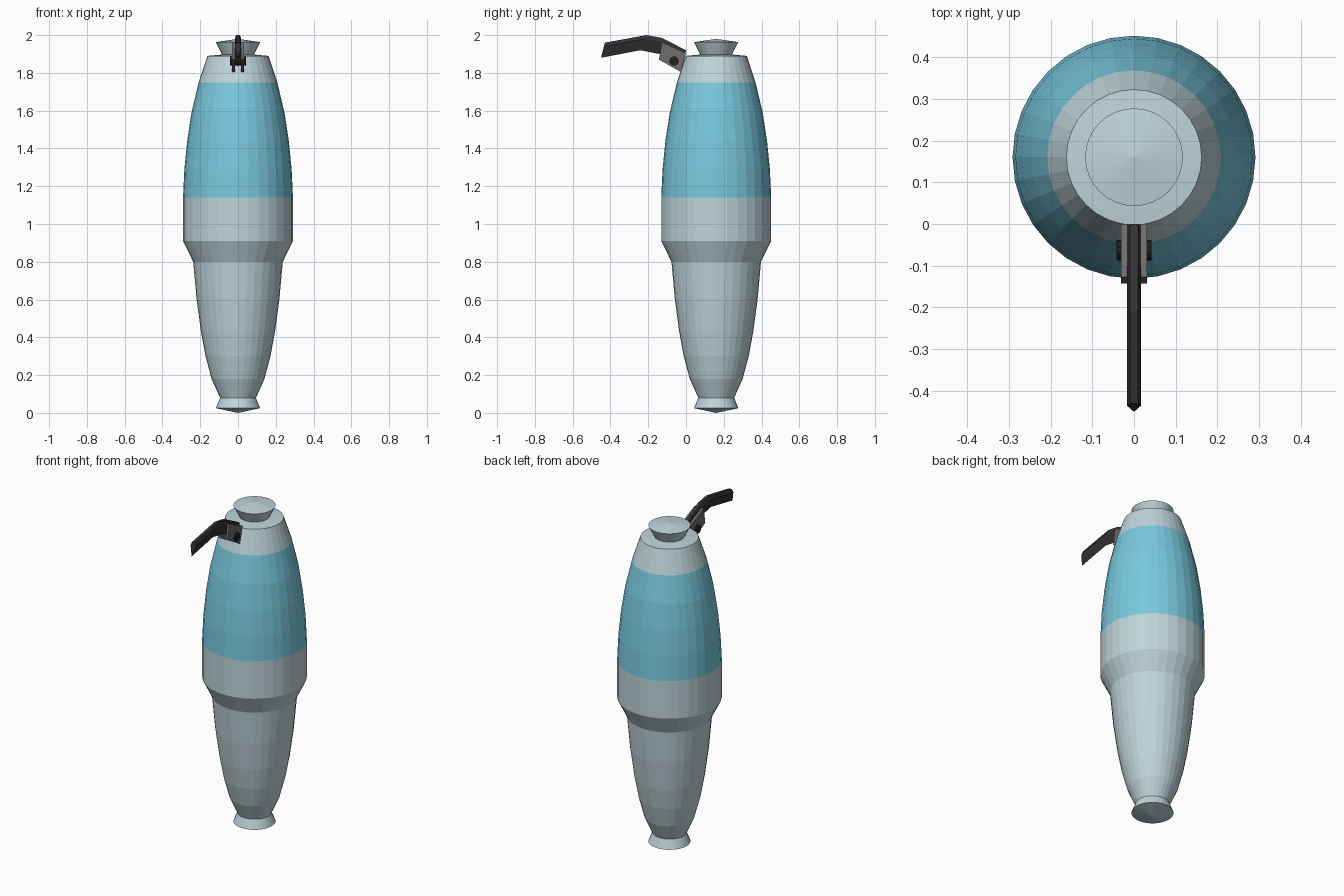
import bpy, bmesh, math
from mathutils import Vector

if "Cube" in bpy.data.objects:
    bpy.data.objects.remove(bpy.data.objects["Cube"], do_unlink=True)

AXIS_Y = 0.16
SIDES = 32


def material(name, rgb):
    m = bpy.data.materials.new(name)
    m.use_nodes = True
    m.diffuse_color = (*rgb, 1)
    m.node_tree.nodes["Principled BSDF"].inputs["Base Color"].default_value = (*rgb, 1)
    return m


pale = material("pale_grey_blue", (0.52, 0.66, 0.70))
blue = material("sky_blue", (0.19, 0.58, 0.73))
dark = material("dark_grey", (0.035, 0.032, 0.034))
steel = material("mid_grey", (0.16, 0.15, 0.15))
black = material("pin_black", (0.015, 0.015, 0.015))


def finish(bm, name, *mats):
    bmesh.ops.recalc_face_normals(bm, faces=bm.faces)
    mesh = bpy.data.meshes.new(name)
    bm.to_mesh(mesh)
    bm.free()
    for m in mats:
        mesh.materials.append(m)
    obj = bpy.data.objects.new(name, mesh)
    bpy.context.collection.objects.link(obj)
    return obj


def lathe(name, profile, *mats):
    """Spin a (radius, height) profile round the body axis."""
    bm = bmesh.new()
    verts = [bm.verts.new((r, AXIS_Y, z)) for r, z in profile]
    edges = [bm.edges.new(pair) for pair in zip(verts, verts[1:])]
    bmesh.ops.spin(bm, geom=verts + edges, cent=(0, AXIS_Y, 0), axis=(0, 0, 1),
                   angle=math.tau, steps=SIDES)
    bmesh.ops.remove_doubles(bm, verts=bm.verts, dist=0.0005)
    return finish(bm, name, *mats)


def loft(name, sections, mat):
    """Join matching rings of points and cap both ends."""
    bm = bmesh.new()
    rings = [[bm.verts.new(p) for p in s] for s in sections]
    n = len(rings[0])
    for a, b in zip(rings, rings[1:]):
        for i in range(n):
            j = (i + 1) % n
            bm.faces.new((a[i], a[j], b[j], b[i]))
    bm.faces.new(rings[0])
    bm.faces.new(rings[-1])
    return finish(bm, name, mat)


# Lower body with flared foot
lathe("lower_body", [(0, 0), (0.117, 0.025), (0.095, 0.08), (0.14, 0.18),
                     (0.172, 0.3), (0.196, 0.43), (0.219, 0.6), (0.237, 0.8),
                     (0.291, 0.91)], pale)

# Upper body with painted band
upper = lathe("upper_body", [(0.291, 0.91), (0.291, 1.14), (0.284, 1.29),
                             (0.269, 1.44), (0.246, 1.59), (0.208, 1.75),
                             (0.162, 1.89), (0, 1.905)], pale, blue)
for face in upper.data.polygons:
    face.material_index = int(1.14 < face.center.z < 1.75)

# Flared cap on top
lathe("top_cap", [(0.083, 1.895), (0.117, 1.963), (0, 1.98)], pale)

# Lever: bent bar with a tapering underside
lever_path = [((-0.43, 1.96), (-0.45, 1.88)), ((-0.21, 2.0), (-0.243, 1.92)),
              ((-0.127, 1.985), (-0.14, 1.9)), ((0.0, 1.92), (-0.02, 1.83))]


def lever_section(top, low):
    t, b = Vector((0, *top)), Vector((0, *low))
    mid = t.lerp(b, 0.25)
    wide, narrow = Vector((0.017, 0, 0)), Vector((0.01, 0, 0))
    return [t - narrow, t + narrow, mid + wide, b, mid - wide]


loft("lever", [lever_section(*p) for p in lever_path], dark)

# Bracket cheeks on both sides of the lever
cheek = [(-0.127, 1.963), (0.0, 1.905), (-0.027, 1.805), (-0.143, 1.87)]
for side, s in (("left", 1), ("right", -1)):
    loft(f"bracket_{side}", [[(s * x, y, z) for y, z in cheek]
                             for x in (0.016, 0.031)], steel)

# Hinge pin
pin = [(-0.063 + 0.025 * math.cos(a), 1.862 + 0.025 * math.sin(a))
       for a in (math.tau * i / 10 for i in range(10))]
loft("hinge_pin", [[(x, y, z) for y, z in pin] for x in (-0.042, 0.042)], black)
